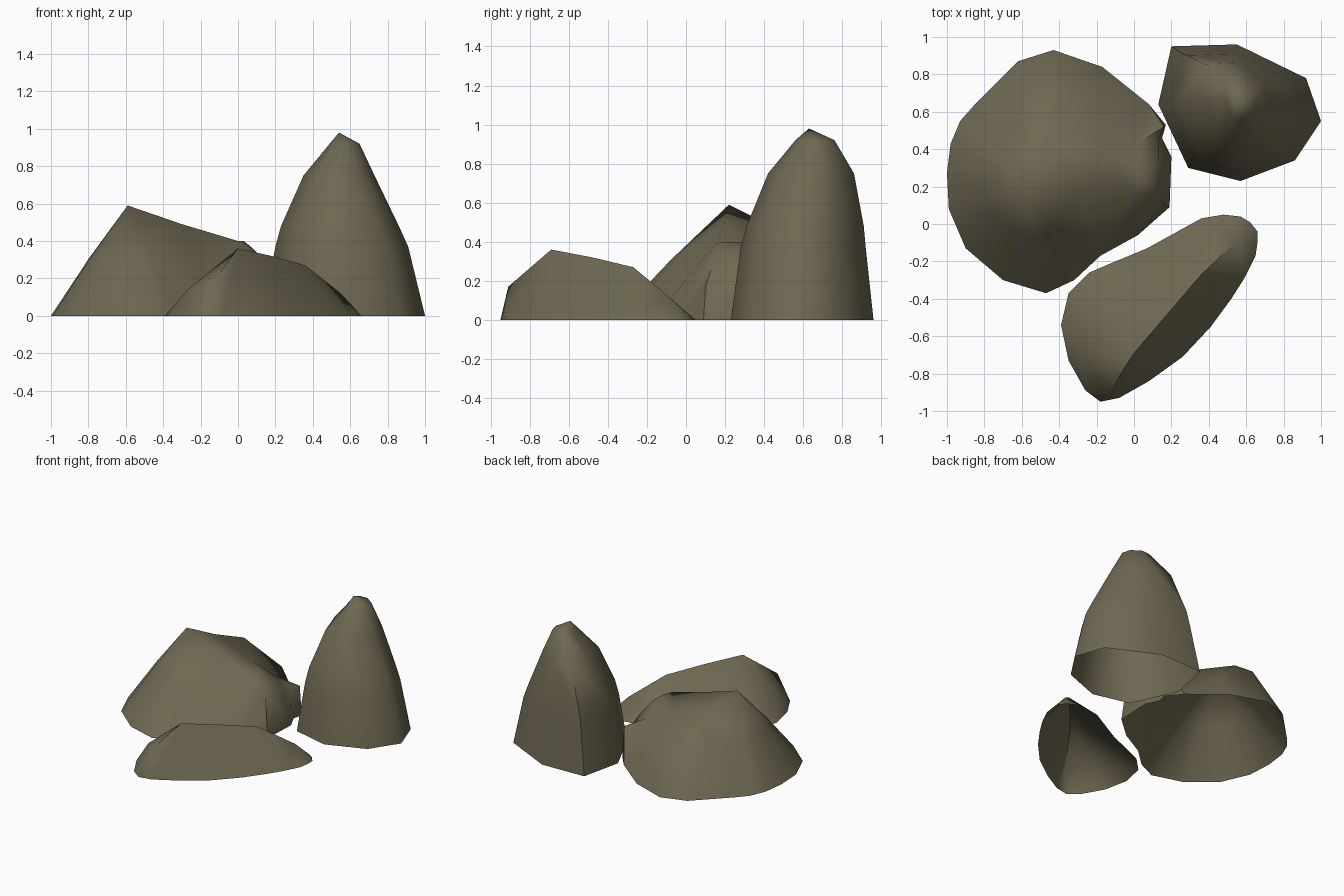
import bpy
import bmesh
from mathutils import Vector
from mathutils.geometry import delaunay_2d_cdt

default_cube = bpy.data.objects.get("Cube")
if default_cube:
    bpy.data.objects.remove(default_cube)

stone = bpy.data.materials.new("olive_brown_stone")
stone.use_nodes = True
stone.diffuse_color = (0.156, 0.138, 0.084, 1)
stone.node_tree.nodes["Principled BSDF"].inputs["Base Color"].default_value = stone.diffuse_color


def points(*coords):
    """Turn coordinates in hundredths into vectors on or above the ground."""
    return [Vector((*c, 0)[:3]) / 100 for c in coords]


def finish(name, verts, faces):
    """Create a smooth-shaded rock that is open underneath."""
    mesh = bpy.data.meshes.new(name)
    mesh.from_pydata(verts, [], faces)
    bm = bmesh.new()
    bm.from_mesh(mesh)
    bmesh.ops.recalc_face_normals(bm, faces=bm.faces)
    if sum(f.normal.z * f.calc_area() for f in bm.faces) < 0:
        bmesh.ops.reverse_faces(bm, faces=bm.faces)
    bm.to_mesh(mesh)
    bm.free()
    mesh.materials.append(stone)
    rock = bpy.data.objects.new(name, mesh)
    bpy.context.collection.objects.link(rock)
    bpy.ops.object.select_all(action="DESELECT")
    rock.select_set(True)
    bpy.context.view_layer.objects.active = rock
    bpy.ops.object.shade_smooth_by_angle(angle=1.2)


def ridged_rock(name, outline, ridges, slopes):
    """Stretch a skin from a ground outline over ridge lines and slope points."""
    verts, edges = list(outline), []
    for ridge in ridges:
        start = len(verts)
        verts += ridge
        edges += [(i, i + 1) for i in range(start, len(verts) - 1)]
    verts += slopes
    flat = [v.to_2d() for v in verts]
    rim = list(range(len(outline)))
    result = delaunay_2d_cdt(flat, edges, [rim], 1, 0.0001)
    skin = [(p.x, p.y, verts[src[0]].z if src else 0) for p, src in zip(result[0], result[3])]
    finish(name, skin, result[2])


def lofted_rock(name, outline, levels, peak):
    """Fit the outline into a shrinking box at each height, then close at a peak."""
    low = Vector((min(p.x for p in outline), min(p.y for p in outline)))
    size = Vector((max(p.x for p in outline), max(p.y for p in outline))) - low
    verts, faces, n = [], [], len(outline)
    for z, x0, x1, y0, y1 in levels:
        for p in outline:
            u, v = (p.x - low.x) / size.x, (p.y - low.y) / size.y
            verts.append(Vector((x0 + u * (x1 - x0), y0 + v * (y1 - y0), z)) / 100)
    for ring in range(len(levels) - 1):
        for i in range(n):
            a, b = ring * n + i, ring * n + (i + 1) % n
            faces.append((a, b, b + n, a + n))
    last = len(verts) - n
    verts.append(peak)
    faces += [(last + i, last + (i + 1) % n, len(verts) - 1) for i in range(n)]
    finish(name, verts, faces)


# Broad rock: one conical flank, a spur to the right and a ridge to the back
back_rim = points((-43, 93), (-62, 87))
flank = points((-85, 64), (-93, 55), (-98, 43), (-100, 27), (-99, 8), (-90, -13),
               (-70, -30), (-47, -37), (-32, -30))
steep_side = points((-18, -17), (2, -6), (19, 9), (20, 36), (15, 46), (17, 53),
                    (8, 64), (-17, 84))
spur = points((-59, 22, 59), (-30, 19, 49), (0, 16, 40), (13, 15, 31), (17, 10, 18))
back_ridge = points((-59, 22, 59), (-49, 42, 49), (-39, 63, 41), (-16, 76, 20))
shoulder = points((-48, 71, 36), (-62, 60, 37))
hollow = points((3, 25, 40), (8, 29, 36), (13, 34, 29), (13, 45, 24), (16, 52, 23),
                (-15, 40, 38), (2, 43, 30))
summit = spur[0]
swell = Vector((0, 0, 0.015))
ribs = [[summit, p.lerp(summit, 0.5) + swell, p] for p in flank]
ridged_rock("broad_rock", back_rim + flank + steep_side, [spur, back_ridge] + ribs,
            shoulder + hollow)

# Tall rock: tapering column with a blunt tip
tall_base = points((20, 95), (55, 96), (92, 78), (100, 55), (86, 34), (57, 23),
                   (29, 30), (13, 64))
tall_levels = [(0, 13, 100, 23, 96), (37, 20, 91, 28, 92), (48, 23, 86, 31, 91),
               (75, 35, 73, 42, 86), (92, 49, 65, 56, 76)]
lofted_rock("tall_rock", tall_base, tall_levels, Vector((0.54, 0.63, 0.98)))

# Low rock: long wedge with a sloping crest
low_base = points((-18, -95), (-26, -89), (-35, -73), (-39, -54), (-35, -37), (-24, -26),
                  (-10, -20), (7, -13), (36, 3), (48, 5), (57, 4), (62, 1), (66, -4),
                  (66, -10), (65, -17), (59, -29), (52, -40), (41, -55), (26, -71),
                  (8, -84), (-8, -93))
crest = points((-14, -91, 17), (0, -69, 36), (18, -48, 32), (36, -27, 27), (55, -9, 12))
low_slopes = points((-27, -70, 14), (38, -36, 20), (20, -57, 21))
ridged_rock("low_rock", low_base, [crest], low_slopes)
